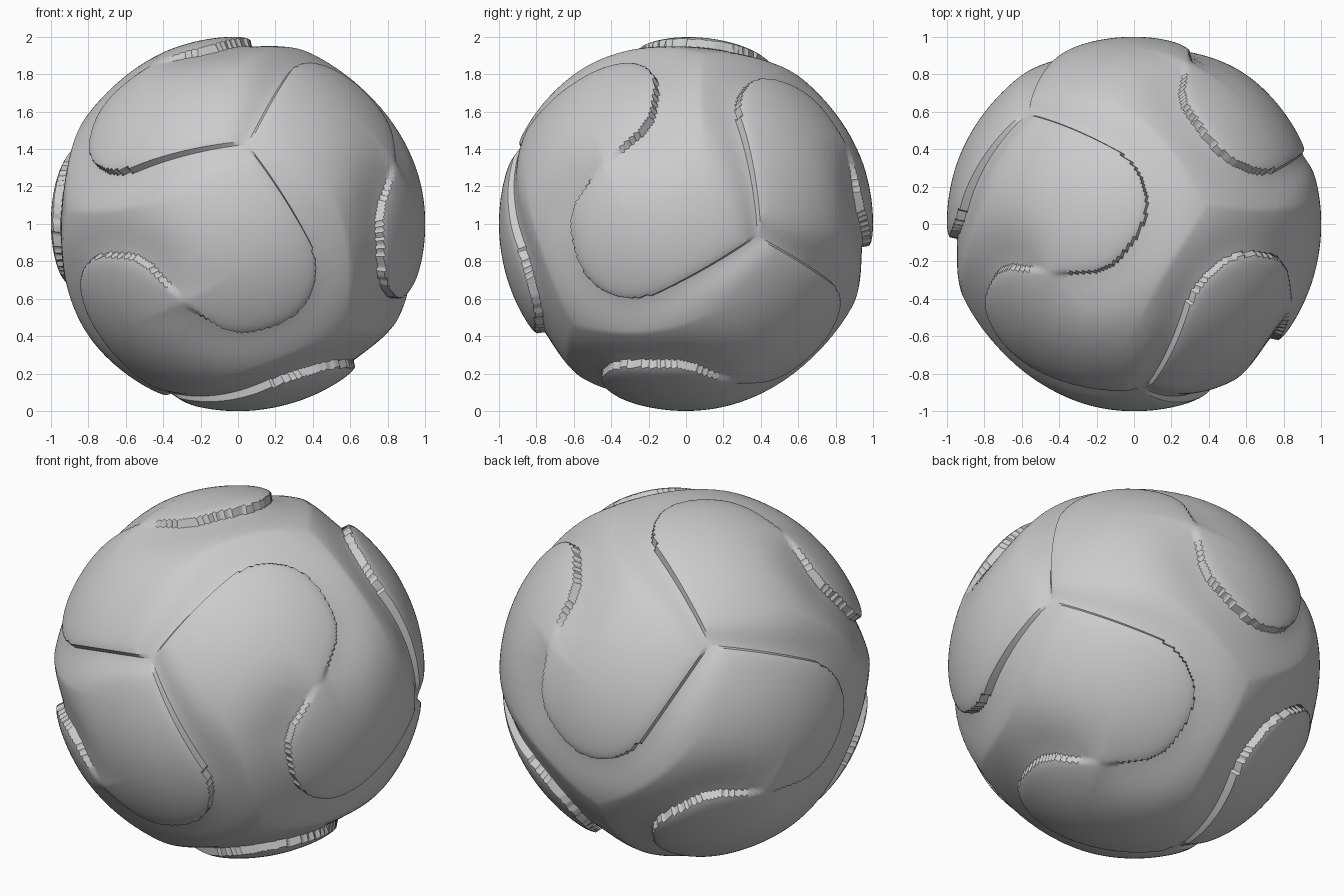
import bpy, math
from mathutils import Vector, Matrix, kdtree

if "Cube" in bpy.data.objects:
    bpy.data.objects.remove(bpy.data.objects["Cube"])

# Ball frame: three perpendicular panel axes
U = Vector((0.84, -0.44, 0.32)).normalized()
V = Vector((-0.45, -0.26, 0.85))
V = (V - U * V.dot(U)).normalized()
W = U.cross(V)
FRAME = Matrix((U, V, W)).transposed()

# Twelve-fold rotation group that carries one half panel over the ball
CYCLE = Matrix(((0, 0, 1), (1, 0, 0), (0, 1, 0)))
HALF_TURNS = [Matrix.Diagonal(d) for d in
              [(1, 1, 1), (-1, -1, 1), (1, -1, -1), (-1, 1, -1)]]
POWERS = [Matrix.Identity(3), CYCLE, CYCLE @ CYCLE]

# Raised lip of half a panel: along the seam, then curling to the middle
LIP = [(1, 1), (1, .65), (1, .26), (.98, -.1), (.84, -.34), (.55, -.44),
       (.19, -.33), (.03, -.1), (0, 0.02)]


def spline(points, steps=24):
    pts = [Vector(p) for p in points]
    pts = [2 * pts[0] - pts[1]] + pts + [2 * pts[-1] - pts[-2]]
    out = []
    for i in range(1, len(pts) - 2):
        a, b, c, d = pts[i - 1:i + 3]
        for k in range(steps):
            t = k / steps
            out.append(.5 * (2 * b + (c - a) * t + (2 * a - 5 * b + 4 * c - d) * t * t
                             + (3 * b - a - 3 * c + d) * t ** 3))
    out.append(pts[-2])
    return [Vector((min(p.x, 1), p.y, 1)).normalized() for p in out]


base = spline(LIP)
curves = []
for p in POWERS:
    for h in HALF_TURNS:
        rot = p @ h
        pts = [rot @ s for s in base]
        tree = kdtree.KDTree(len(pts))
        for i, s in enumerate(pts):
            tree.insert(s, i)
        tree.balance()
        curves.append((pts, tree))


def smooth(x):
    x = max(0, min(1, x))
    return x * x * (3 - 2 * x)


def depth(p):
    """Smooth valley outside each lip, tight rounding on the lip itself."""
    best = 0
    for pts, tree in curves:
        s, i, dist = tree.find(p)
        if dist > 0.5:
            continue
        n = len(pts) - 1
        t = i / n
        tangent = pts[min(i + 1, n)] - pts[max(i - 1, 0)]
        side = s.cross(tangent).normalized().dot(p - s)
        fade = smooth((1 - t) / 0.25)
        if side > -0.004:
            amount = 0.025 + 0.025 * smooth(t / 0.4)
            width = 0.08 + 0.14 * smooth(t / 0.6)
            value = amount * fade * math.exp(-(dist / width) ** 2)
        else:
            value = 0.014 * fade * math.exp(-dist / 0.025)
        best = max(best, value)
    return best


# One curved panel, in local axes
N = 100
ticks = [math.tan(math.pi / 4 * (2 * i / N - 1)) for i in range(N + 1)]
verts = []
for y in ticks:
    for x in ticks:
        p = Vector((x, y, 1)).normalized()
        verts.append(p * (1 - depth(p)))
R = N + 1
faces = [(j * R + i, j * R + i + 1, (j + 1) * R + i + 1, (j + 1) * R + i)
         for j in range(N) for i in range(N)]

# Six turned copies close the ball
for k, p in enumerate(POWERS):
    for m, h in enumerate((HALF_TURNS[0], HALF_TURNS[2])):
        rot = FRAME @ p @ h
        mesh = bpy.data.meshes.new("ball_panel")
        mesh.from_pydata([rot @ v + Vector((0, 0, 1)) for v in verts], [], faces)
        mesh.update()
        obj = bpy.data.objects.new(f"ball_panel_{2 * k + m + 1}", mesh)
        bpy.context.collection.objects.link(obj)
        obj.select_set(True)
        bpy.context.view_layer.objects.active = obj
bpy.ops.object.shade_smooth_by_angle(angle=math.radians(40))
